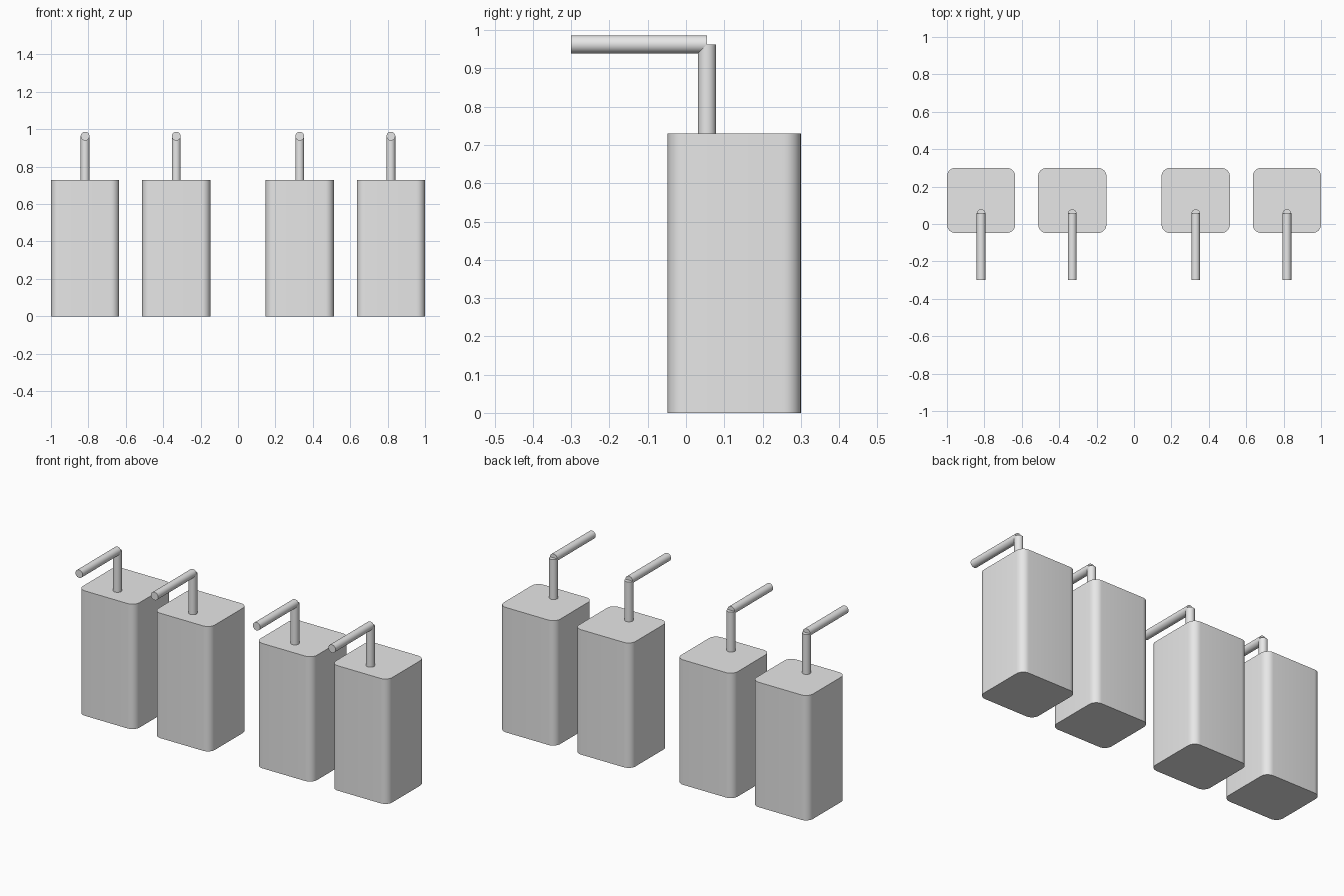
import bpy, bmesh, math
from mathutils import Vector

cube = bpy.data.objects.get("Cube")
if cube:
    bpy.data.objects.remove(cube, do_unlink=True)

# One plain grey for everything
grey = bpy.data.materials.new("plain grey")
grey.use_nodes = True
grey.diffuse_color = (0.8, 0.8, 0.8, 1)
grey.node_tree.nodes["Principled BSDF"].inputs["Base Color"].default_value = (0.8, 0.8, 0.8, 1)

WIDTH, HEIGHT = 0.365, 0.73
FRONT, BACK = -0.048, 0.3
CORNER = 0.045
PIPE_RADIUS = 0.0235
PIPE_Y, PIPE_Z, SPOUT_TIP = 0.055, 0.963, -0.3


def finish(obj):
    obj.data.materials.append(grey)
    bpy.ops.object.select_all(action='DESELECT')
    obj.select_set(True)
    bpy.context.view_layer.objects.active = obj
    bpy.ops.object.shade_smooth_by_angle(angle=math.radians(35))


def rounded_block(name, x):
    """Upright block with rounded vertical edges."""
    mesh = bpy.data.meshes.new(name)
    bm = bmesh.new()
    bmesh.ops.create_cube(bm, size=1)
    bmesh.ops.scale(bm, verts=bm.verts, vec=(WIDTH, BACK - FRONT, HEIGHT))
    upright = [e for e in bm.edges
               if abs(e.verts[0].co.z - e.verts[1].co.z) > HEIGHT / 2]
    bmesh.ops.bevel(bm, geom=upright, offset=CORNER, segments=8,
                    profile=0.5, affect='EDGES')
    bm.to_mesh(mesh)
    bm.free()
    obj = bpy.data.objects.new(name, mesh)
    obj.location = (x, (FRONT + BACK) / 2, HEIGHT / 2)
    bpy.context.collection.objects.link(obj)
    finish(obj)


def pipe(name, start, end):
    """Capped round pipe between two points."""
    a, b = Vector(start), Vector(end)
    bpy.ops.mesh.primitive_cylinder_add(
        vertices=32, radius=PIPE_RADIUS, depth=(b - a).length, location=(a + b) / 2)
    obj = bpy.context.object
    obj.name = name
    obj.rotation_euler = (b - a).to_track_quat('Z', 'Y').to_euler()
    finish(obj)


# Two mirrored pairs of dispensers
for side, sign in (("left", 1), ("right", -1)):
    for place, offset in (("inner", 0.33), ("outer", 0.8175)):
        x = sign * offset
        label = f"{side}_{place}"
        rounded_block(f"{label}_body", x)
        pipe(f"{label}_riser", (x, PIPE_Y, HEIGHT), (x, PIPE_Y, PIPE_Z))
        pipe(f"{label}_spout", (x, PIPE_Y, PIPE_Z), (x, SPOUT_TIP, PIPE_Z))
